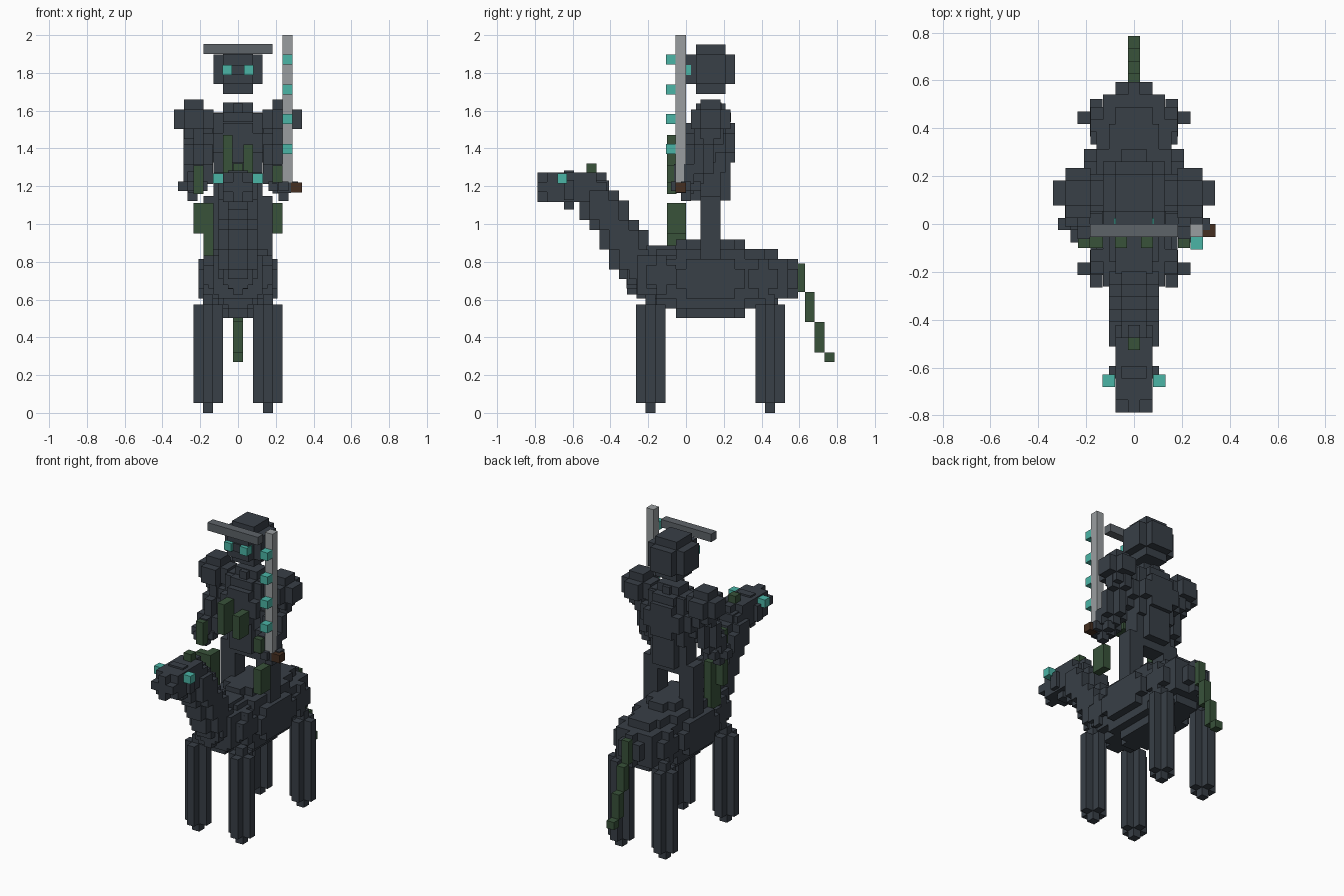
import bpy, bmesh, math
from mathutils import Vector

if "Cube" in bpy.data.objects:
    bpy.data.objects.remove(bpy.data.objects["Cube"])

S = 0.0522  # cell size


def material(name, rgb):
    m = bpy.data.materials.new(name)
    m.diffuse_color = (*rgb, 1)
    m.use_nodes = True
    m.node_tree.nodes["Principled BSDF"].inputs["Base Color"].default_value = m.diffuse_color
    return m


DARK = material("dark_iron", (0.04, 0.05, 0.063))
GREY = material("worn_grey", (0.11, 0.125, 0.14))
STEEL = material("steel", (0.32, 0.34, 0.35))
GREEN = material("moss", (0.04, 0.085, 0.042))
TEAL = material("teal_glow", (0.07, 0.46, 0.38))
BROWN = material("leather", (0.06, 0.028, 0.015))

DIRS = [Vector(d) for d in ((1, 0, 0), (-1, 0, 0), (0, 1, 0), (0, -1, 0), (0, 0, 1), (0, 0, -1))]


def finish(name, bm, mat):
    bmesh.ops.recalc_face_normals(bm, faces=bm.faces[:])
    me = bpy.data.meshes.new(name)
    bm.to_mesh(me)
    bm.free()
    me.materials.append(mat)
    ob = bpy.data.objects.new(name, me)
    bpy.context.collection.objects.link(ob)
    return ob


def voxels(name, cells, origin, mat):
    """Outer skin of a set of integer cells; origin is the centre of cell 0,0,0."""
    bm = bmesh.new()
    for c in cells:
        for d in DIRS:
            if tuple(int(round(c[k] + d[k])) for k in range(3)) in cells:
                continue
            u = Vector((d.y, d.z, d.x))
            v = d.cross(u)
            mid = Vector(c) + d * 0.5
            bm.faces.new([bm.verts.new(Vector(origin) + (mid + u * a + v * b) * S)
                          for a, b in ((-.5, -.5), (.5, -.5), (.5, .5), (-.5, .5))])
    bmesh.ops.remove_doubles(bm, verts=bm.verts[:], dist=1e-4)
    return finish(name, bm, mat)


def ball_cells(n, limit=1.0):
    return [(i, j, k) for i in range(n[0]) for j in range(n[1]) for k in range(n[2])
            if sum(((q - (m - 1) / 2) / (m / 2)) ** 2 for q, m in zip((i, j, k), n)) <= limit]


def corner(center, n):
    return [c - (m - 1) / 2 * S for c, m in zip(center, n)]


def blob(name, center, n, mat=DARK, limit=1.0):
    voxels(name, set(ball_cells(n, limit)), corner(center, n), mat)


def limb(name, a, b, n=3, limit=0.5, mat=DARK):
    """Cells swept along a line from a to b with a round brush."""
    a, b = Vector(a), Vector(b)
    steps = max(1, math.ceil((b - a).length / S * 2))
    brush = ball_cells((n, n, n), limit)
    cells = set()
    for t in range(steps + 1):
        off = [round(x) for x in (b - a) * (t / steps) / S]
        cells |= {tuple(p + q for p, q in zip(c, off)) for c in brush}
    voxels(name, cells, corner(a, (n, n, n)), mat)


def box(name, lo, hi, mat):
    bm = bmesh.new()
    bmesh.ops.create_cube(bm, size=1)
    for v in bm.verts:
        v.co = [(l + h) / 2 + c * (h - l) for l, h, c in zip(lo, hi, v.co)]
    finish(name, bm, mat)


def cube(name, center, mat, size=S):
    box(name, [c - size / 2 for c in center], [c + size / 2 for c in center], mat)


# Horse body
blob("horse_barrel", (0, 0.13, 0.71), (8, 17, 8))
blob("horse_hips", (0, 0.41, 0.71), (7, 7, 6))
blob("horse_chest", (0, -0.13, 0.73), (7, 7, 6))
limb("horse_neck", (0, -0.25, 0.76), (0, -0.46, 1.14), 4, 1.0)
limb("horse_head", (0, -0.5, 1.195), (0, -0.71, 1.195), 3, 1.0)
blob("horse_jaw", (0, -0.62, 1.18), (4, 3, 4))
for side, s in (("left", -1), ("right", 1)):
    limb("horse_front_leg_" + side, (s * 0.158, -0.187, 0.078), (s * 0.158, -0.187, 0.56))
    limb("horse_back_leg_" + side, (s * 0.158, 0.445, 0.078), (s * 0.158, 0.445, 0.56))
    cube("horse_eye_" + side, (s * 0.106, -0.655, 1.24), TEAL)

# Mane and tail
cube("mane_tuft", (0, -0.5, 1.295), GREEN)
cube("chest_tuft", (0, -0.325, 0.76), GREEN)
for i, (y, z0, z1) in enumerate(((0.605, 0.64, 0.79), (0.655, 0.48, 0.64),
                                 (0.707, 0.32, 0.48), (0.759, 0.27, 0.32))):
    box("tail_%d" % i, (-S / 2, y - S / 2, z0), (S / 2, y + S / 2, z1), GREEN)

# Rider torso and head
blob("rider_chest", (0, 0.13, 1.43), (7, 5, 8))
blob("rider_collar", (0, 0.135, 1.565), (5, 4, 3))
blob("rider_waist", (0, 0.13, 1.23), (5, 4, 6))
blob("rider_head", (0, 0.13, 1.82), (5, 5, 5), limit=1.2)
box("rider_face", (-0.055, -0.01, 1.79), (0.055, 0.05, 1.842), DARK)
box("hat_brim", (-0.183, -0.055, 1.9), (0.183, 0, 1.952), GREY)

# Rider limbs
for side, s in (("left", -1), ("right", 1)):
    blob("pauldron_" + side, (s * 0.235, 0.13, 1.555), (4, 4, 4))
    limb("rider_arm_" + side, (s * 0.21, 0.12, 1.5), (s * 0.235, 0.03, 1.25))
    blob("rider_hand_" + side, (s * 0.24, -0.0, 1.2), (3, 3, 3), limit=0.5)
    box("rider_fist_" + side, (s * 0.235 - S / 2, -0.055, 1.165),
        (s * 0.235 + S / 2 + 0.02 * s, 0.0, 1.22), DARK)
    limb("rider_leg_" + side, (s * 0.13, 0.13, 0.73), (s * 0.13, 0.13, 1.12), 2, 1.0)
    cube("rider_eye_" + side, (s * 0.057, 0.0, 1.816), TEAL)

# Sword
box("sword_blade", (0.235, -0.055, 1.22), (0.288, 0, 2.0), STEEL)
box("sword_grip", (0.235, -0.055, 1.168), (0.34, 0, 1.22), BROWN)
for i in range(4):
    cube("sword_rune_%d" % i, (0.262, -0.081, 1.397 + 0.158 * i), TEAL)

# Moss strands on chest, arms and legs
strands = [(-0.08, -0.1, 1.27, -0.03, 0, 1.47), (0.03, -0.1, 1.27, 0.08, 0, 1.42),
           (-0.235, -0.1, 1.16, -0.183, -0.05, 1.31), (0.183, -0.1, 1.22, 0.235, -0.05, 1.31),
           (-0.235, -0.1, 0.95, -0.183, -0.05, 1.11), (-0.183, -0.1, 0.8, -0.13, 0, 1.11),
           (0.183, -0.1, 0.95, 0.235, 0, 1.11)]
for i, b in enumerate(strands):
    box("moss_strand_%d" % i, b[:3], b[3:], GREEN)
